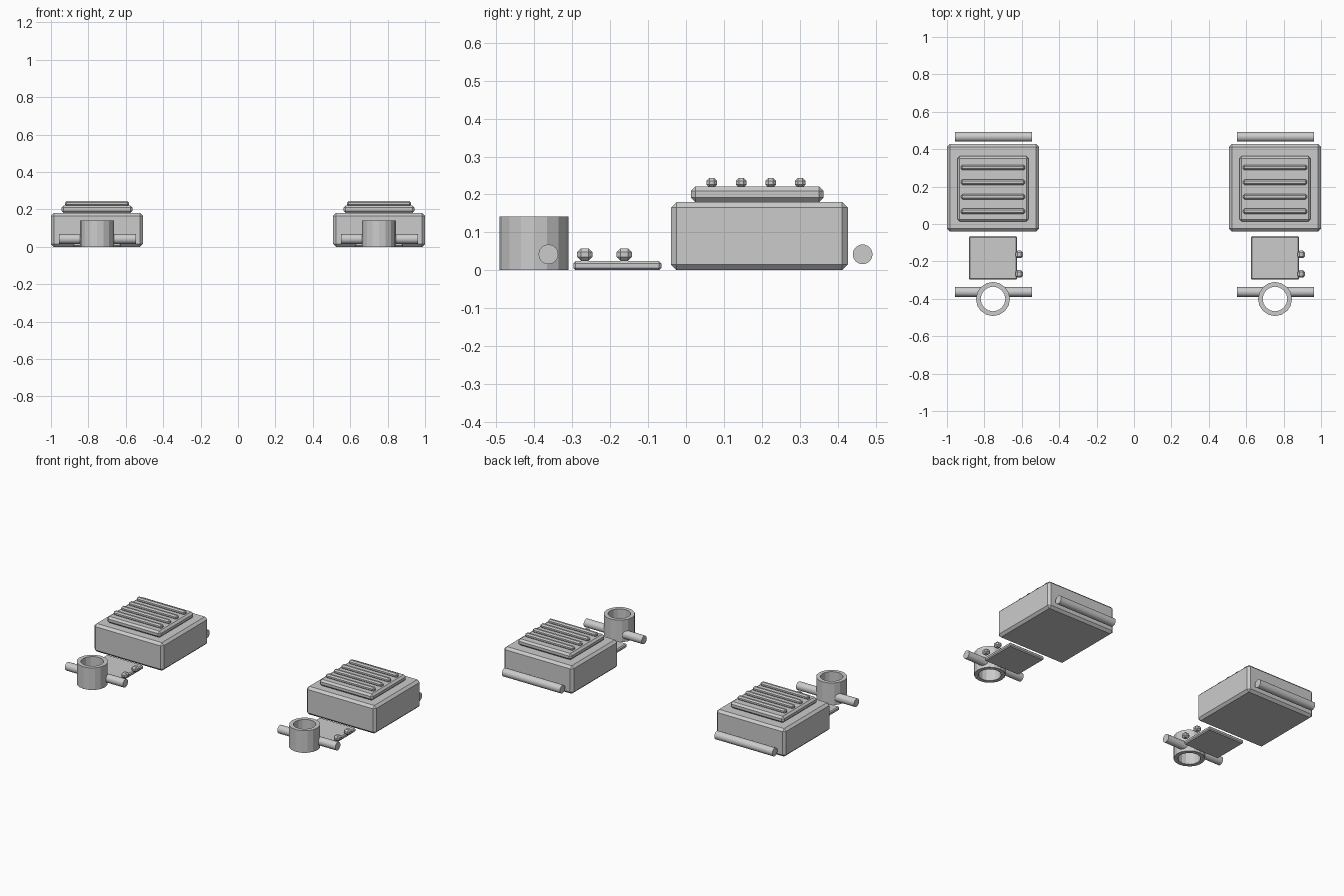
import bpy
import math

if "Cube" in bpy.data.objects:
    bpy.data.objects.remove(bpy.data.objects["Cube"])


def bevel_box(name, x, y, z, bevel):
    """Chamfered box from (min, max) ranges."""
    bpy.ops.mesh.primitive_cube_add(
        size=1, location=[(r[0] + r[1]) / 2 for r in (x, y, z)])
    ob = bpy.context.object
    ob.name = name
    ob.scale = [r[1] - r[0] for r in (x, y, z)]
    bpy.ops.object.transform_apply(location=False, rotation=False, scale=True)
    m = ob.modifiers.new("chamfer", 'BEVEL')
    m.width = bevel
    m.segments = 1
    return ob


def cylinder(name, loc, radius, depth, sides, along_x=False):
    bpy.ops.mesh.primitive_cylinder_add(
        vertices=sides, radius=radius, depth=depth, location=loc,
        rotation=(0, math.pi / 2 if along_x else 0, 0))
    ob = bpy.context.object
    ob.name = name
    return ob


def cut(ob, cutter):
    m = ob.modifiers.new("bore", 'BOOLEAN')
    m.operation = 'DIFFERENCE'
    m.solver = 'EXACT'
    m.object = cutter


def span(centre, width):
    return (centre - width / 2, centre + width / 2)


def build_set(side, cx):
    # Main block with raised plate and ridges
    bevel_box(side + "_block", span(cx, 0.492), (-0.04, 0.427), (0, 0.18), 0.015)
    bevel_box(side + "_top_plate", span(cx, 0.38), (0.013, 0.363), (0.18, 0.221), 0.012)
    for i in range(4):
        bevel_box(f"{side}_ridge_{i + 1}", span(cx, 0.343),
                  span(0.068 + i * 0.0778, 0.028), (0.218, 0.244), 0.008)

    # Thin flap with two hinge knobs
    bevel_box(side + "_flap", span(cx, 0.258), (-0.297, -0.065), (0, 0.024), 0.006)
    for i, y in enumerate((-0.267, -0.163)):
        bevel_box(f"{side}_knob_{i + 1}", span(cx + 0.14, 0.04),
                  span(y, 0.04), (0.025, 0.058), 0.01)

    # Open collar
    bore = cylinder(side + "_bore_cutter", (cx, -0.401, 0.071), 0.066, 0.3, 16)
    bore.hide_render = True
    bore.hide_viewport = True
    collar = cylinder(side + "_collar", (cx, -0.401, 0.071), 0.091, 0.142, 16)
    cut(collar, bore)

    # Front and back rods; the front one stops at the collar's bore
    front = cylinder(side + "_front_rod", (cx + 0.003, -0.363, 0.042), 0.026, 0.412, 24, True)
    cut(front, bore)
    back = cylinder(side + "_back_rod", (cx + 0.003, 0.466, 0.042), 0.026, 0.412, 24, True)
    for rod in (front, back):
        bpy.ops.object.select_all(action='DESELECT')
        rod.select_set(True)
        bpy.context.view_layer.objects.active = rod
        bpy.ops.object.shade_smooth_by_angle()


build_set("left", -0.754)
build_set("right", 0.754)
